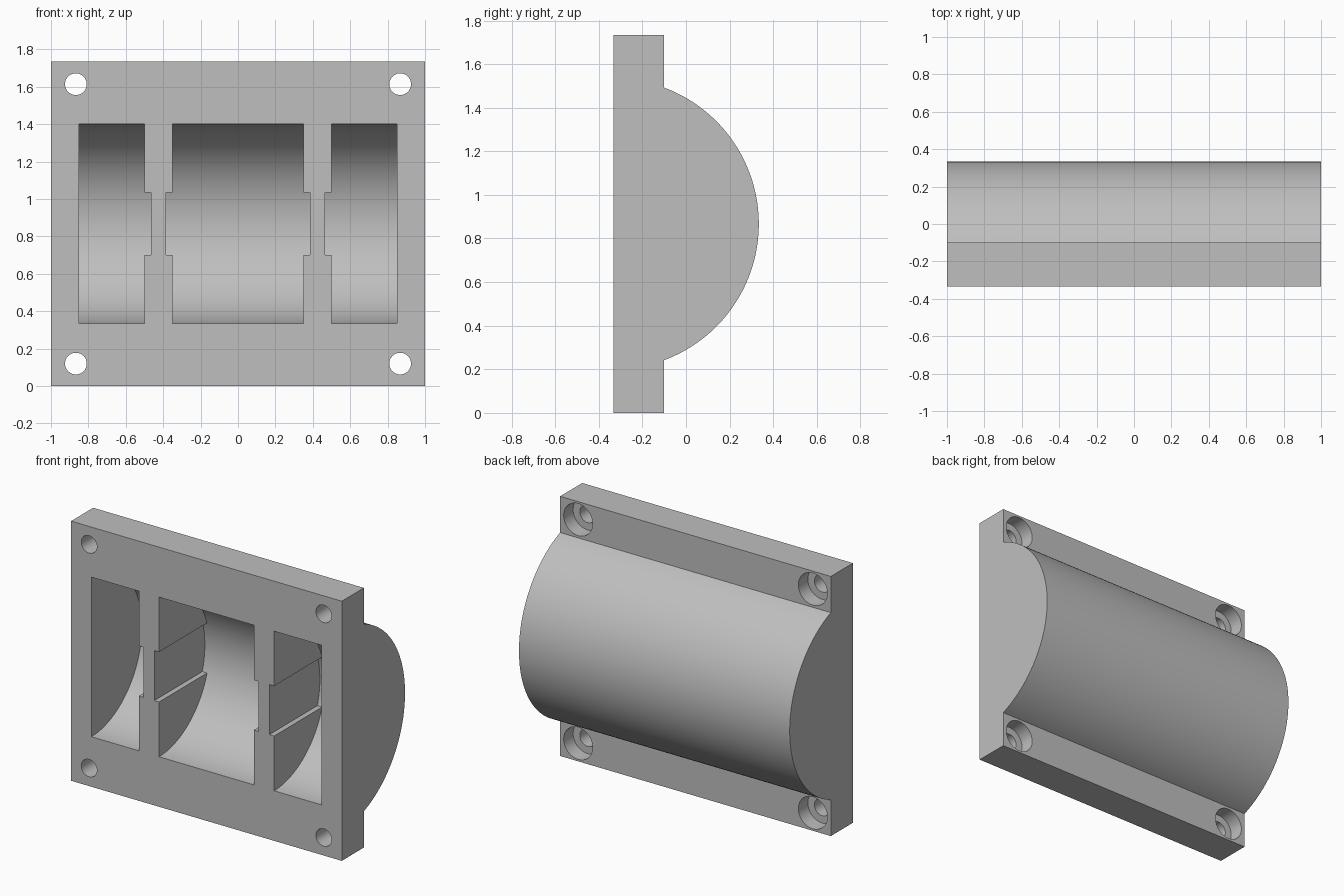
import bpy
import bmesh
from math import sin, cos, asin, pi, radians
from mathutils import Matrix, Vector

FRONT, STEP = -0.333, -0.1      # front face and back face of the plate
HEIGHT, MID = 1.734, 0.867
OUTER, INNER = 0.667, 0.533     # drum radii, both centred on the front face

if "Cube" in bpy.data.objects:
    bpy.data.objects.remove(bpy.data.objects["Cube"], do_unlink=True)

grey = bpy.data.materials.new("plain grey")
grey.use_nodes = True
colour = (0.52, 0.52, 0.52, 1)
grey.diffuse_color = colour
grey.node_tree.nodes["Principled BSDF"].inputs["Base Color"].default_value = colour


def finish(name, bm):
    bmesh.ops.recalc_face_normals(bm, faces=bm.faces)
    mesh = bpy.data.meshes.new(name)
    bm.to_mesh(mesh)
    bm.free()
    mesh.materials.append(grey)
    obj = bpy.data.objects.new(name, mesh)
    bpy.context.collection.objects.link(obj)
    return obj


def prism(name, outline, travel):
    """Extrude a closed outline of 3D points along a vector."""
    bm = bmesh.new()
    face = bm.faces.new([bm.verts.new(p) for p in outline])
    new = bmesh.ops.extrude_face_region(bm, geom=[face])["geom"]
    verts = [g for g in new if isinstance(g, bmesh.types.BMVert)]
    bmesh.ops.translate(bm, verts=verts, vec=Vector(travel))
    return finish(name, bm)


def rod(name, radius, start, end, axis, sides):
    """Cylinder between two points along the X or Y axis."""
    bm = bmesh.new()
    a, b = Vector(start), Vector(end)
    turn = Matrix.Rotation(pi / 2, 4, "Y" if axis == "X" else "X")
    bmesh.ops.create_cone(bm, cap_ends=True, segments=sides, radius1=radius,
                          radius2=radius, depth=(b - a).length,
                          matrix=Matrix.Translation((a + b) / 2) @ turn)
    return finish(name, bm)


def cut(target, cutter):
    """Subtract the cutter, then discard it."""
    cutter.hide_render = True
    mod = target.modifiers.new("cut", "BOOLEAN")
    mod.operation, mod.solver, mod.object = "DIFFERENCE", "EXACT", cutter
    bpy.context.view_layer.objects.active = target
    bpy.ops.object.modifier_apply(modifier=mod.name)
    bpy.data.objects.remove(cutter, do_unlink=True)


# Mounting plate with the half drum swelling out of its back
half = asin((OUTER ** 2 - (STEP - FRONT) ** 2) ** 0.5 / OUTER)
steps = 96
angles = [-half + 2 * half * i / steps for i in range(steps + 1)]
side = [(FRONT, 0), (STEP, 0)]
side += [(FRONT + OUTER * cos(a), MID + OUTER * sin(a)) for a in angles]
side += [(STEP, HEIGHT), (FRONT, HEIGHT)]
body = prism("drum_housing", [(-1, y, z) for y, z in side], (2, 0, 0))

# Round pocket, split by two ribs that are thinner at mid height
pocket = rod("pocket_cutter", INNER, (-0.85, FRONT, MID), (0.85, FRONT, MID), "X", 160)
for s in (-1, 1):
    edge = [(0.075, -0.7), (0.075, -0.167), (0.04, -0.167),
            (0.04, 0.167), (0.075, 0.167), (0.075, 0.7)]
    outline = edge + [(-x, z) for x, z in reversed(edge)]
    rib = prism("rib_shape", [(s * 0.425 + x, -1.2, MID + z) for x, z in outline],
                (0, 2, 0))
    cut(pocket, rib)
cut(body, pocket)

# Counterbored screw holes in the four corners
for x in (-0.867, 0.867):
    for z in (MID - 0.747, MID + 0.747):
        cut(body, rod("screw_hole", 0.058, (x, -0.5, z), (x, 0.1, z), "Y", 48))
        cut(body, rod("screw_head_recess", 0.107, (x, STEP - 0.1, z),
                      (x, STEP + 0.1, z), "Y", 48))

# Smooth the curved walls, keep the corners crisp
bpy.ops.object.select_all(action="DESELECT")
body.select_set(True)
bpy.context.view_layer.objects.active = body
bpy.ops.object.shade_smooth_by_angle(angle=radians(20))
